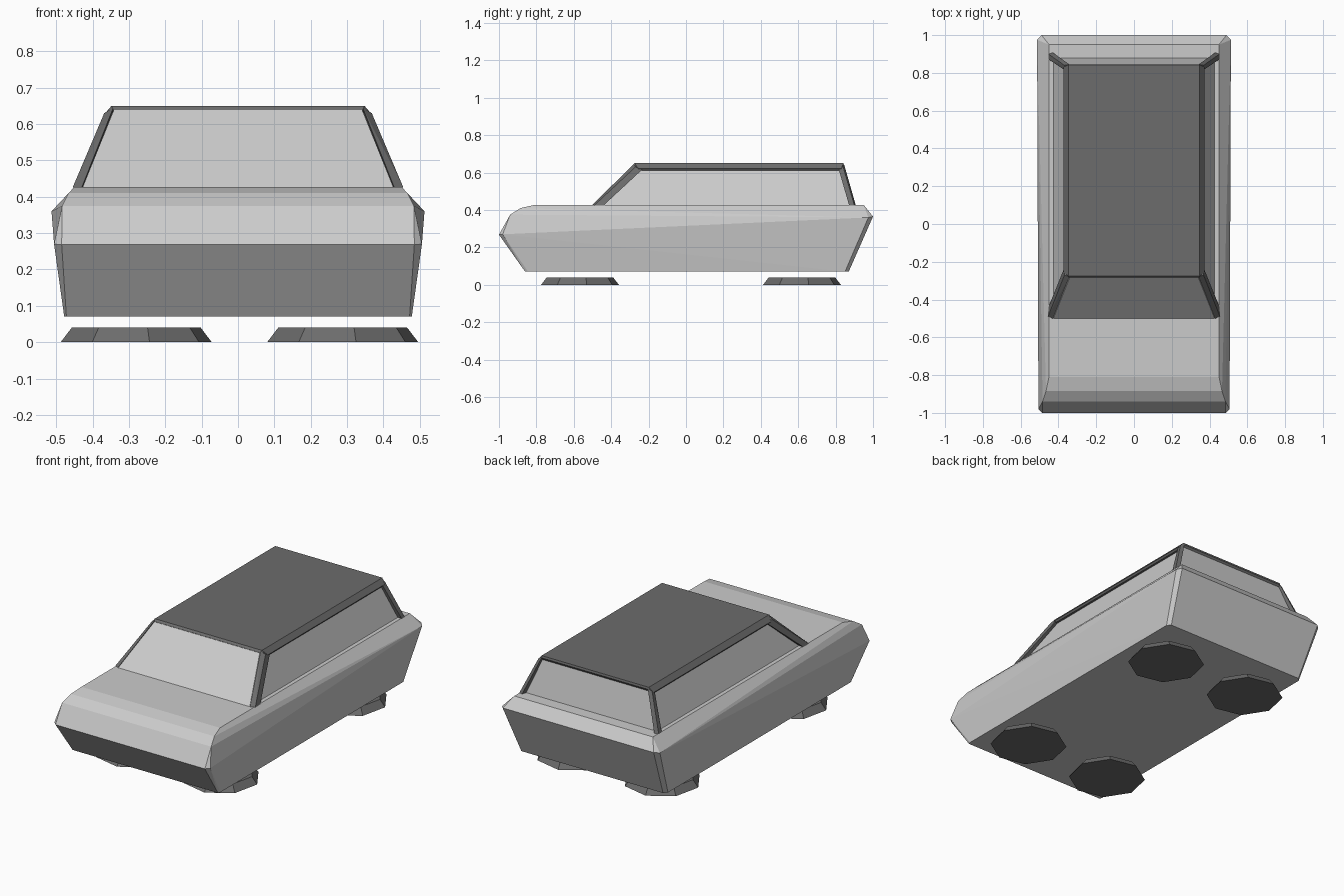
import bpy, bmesh, math

if "Cube" in bpy.data.objects:
    bpy.data.objects.remove(bpy.data.objects["Cube"])


def grey(name, value):
    mat = bpy.data.materials.new(name)
    mat.diffuse_color = (value, value, value, 1)
    mat.use_nodes = True
    mat.node_tree.nodes["Principled BSDF"].inputs["Base Color"].default_value = mat.diffuse_color
    return mat


LIGHT, DARK = grey("mid_grey", 0.52), grey("dark_grey", 0.15)


def hull(name, points, mat):
    """Flat-faced solid wrapped around a few points."""
    bm = bmesh.new()
    for p in points:
        bm.verts.new(p)
    bmesh.ops.convex_hull(bm, input=bm.verts)
    loose = [v for v in bm.verts if not v.link_faces]
    bmesh.ops.delete(bm, geom=loose, context='VERTS')
    bmesh.ops.dissolve_limit(bm, angle_limit=math.radians(1.0),
                             verts=bm.verts, edges=bm.edges)
    bmesh.ops.recalc_face_normals(bm, faces=bm.faces)
    mesh = bpy.data.meshes.new(name)
    bm.to_mesh(mesh)
    bm.free()
    mesh.materials.append(mat)
    obj = bpy.data.objects.new(name, mesh)
    bpy.context.collection.objects.link(obj)
    return obj


def both_sides(points):
    return [(s * x, y, z) for x, y, z in points for s in (-1, 1)]


# Lower body: sill, rising belt crease with chamfered corners, rounded hood, deck
hull("body", both_sides([
    (0.472, -0.86, 0.07), (0.478, -0.845, 0.07),
    (0.478, 0.85, 0.07), (0.46, 0.87, 0.07),
    (0.485, -1.0, 0.268), (0.506, -0.98, 0.27),
    (0.513, 0.975, 0.36), (0.49, 1.0, 0.365),
    (0.484, -0.94, 0.375), (0.466, -0.885, 0.41),
    (0.45, -0.81, 0.427), (0.45, 0.95, 0.427),
]), LIGHT)

# Recessed glass block; the windscreen is flush with the roof front
hull("cabin_glass", both_sides([
    (0.428, -0.503, 0.425), (0.428, 0.88, 0.425),
    (0.342, -0.287, 0.638), (0.342, 0.835, 0.64),
]), LIGHT)

# Roof with chamfered side rails
hull("roof", both_sides([
    (0.348, -0.275, 0.65), (0.348, 0.842, 0.65),
    (0.372, -0.255, 0.622), (0.372, 0.83, 0.622),
    (0.365, -0.255, 0.612), (0.365, 0.83, 0.612),
    (0.343, -0.286, 0.639), (0.343, 0.845, 0.638),
]), DARK)

# Corner pillars standing proud of the glass
for side, label in ((-1, "left"), (1, "right")):
    front = [(0.43, -0.503, 0.425), (0.455, -0.49, 0.425),
             (0.453, -0.44, 0.425), (0.42, -0.44, 0.425),
             (0.343, -0.28, 0.645), (0.368, -0.27, 0.63),
             (0.37, -0.235, 0.615), (0.34, -0.235, 0.62)]
    rear = [(0.43, 0.908, 0.425), (0.453, 0.9, 0.425),
            (0.453, 0.872, 0.425), (0.42, 0.872, 0.425),
            (0.343, 0.845, 0.645), (0.368, 0.84, 0.63),
            (0.37, 0.817, 0.615), (0.34, 0.817, 0.62)]
    hull("front_pillar_" + label, [(side * x, y, z) for x, y, z in front], DARK)
    hull("rear_pillar_" + label, [(side * x, y, z) for x, y, z in rear], DARK)

# Four flat tapered eight-sided wheels under the body
for x in (-0.28, 0.288):
    for y, label in ((-0.567, "front"), (0.62, "rear")):
        bpy.ops.mesh.primitive_cone_add(
            vertices=8, radius1=0.211, radius2=0.18, depth=0.04,
            location=(x, y, 0.02), rotation=(0, 0, math.radians(10)))
        wheel = bpy.context.object
        wheel.name = label + "_wheel_" + ("left" if x < 0 else "right")
        wheel.data.materials.append(DARK)
